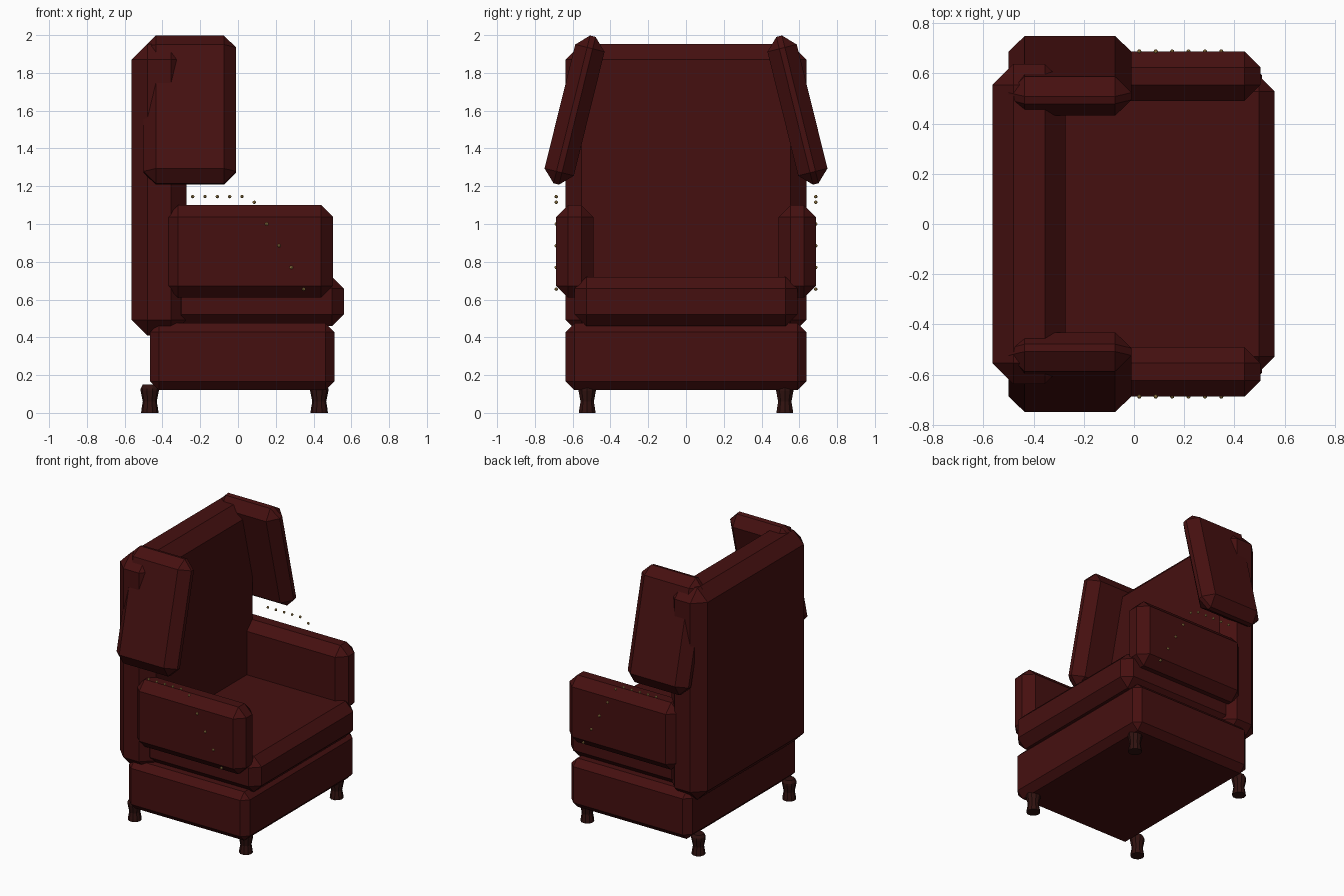
import bpy, bmesh, math
from mathutils import Matrix

if "Cube" in bpy.data.objects:
    bpy.data.objects.remove(bpy.data.objects["Cube"])


def material(name, rgb):
    m = bpy.data.materials.new(name)
    m.diffuse_color = (*rgb, 1)
    m.use_nodes = True
    m.node_tree.nodes["Principled BSDF"].inputs["Base Color"].default_value = m.diffuse_color
    return m


LEATHER = material("dark red leather", (0.06, 0.005, 0.005))
WOOD = material("dark wood", (0.03, 0.006, 0.005))
BRASS = material("brass", (0.42, 0.27, 0.08))


def finish(name, bm, mat):
    bmesh.ops.recalc_face_normals(bm, faces=bm.faces)
    me = bpy.data.meshes.new(name)
    bm.to_mesh(me)
    bm.free()
    me.materials.append(mat)
    ob = bpy.data.objects.new(name, me)
    bpy.context.collection.objects.link(ob)
    return ob


def padded_box(name, x, y, z, bevel, tilt=0.0):
    """Chamfered box from ranges, optionally tilted about x through its centre."""
    size = [r[1] - r[0] for r in (x, y, z)]
    mid = [(r[1] + r[0]) / 2 for r in (x, y, z)]
    bm = bmesh.new()
    bmesh.ops.create_cube(bm, size=1, matrix=Matrix.Diagonal((*size, 1)))
    bmesh.ops.bevel(bm, geom=bm.edges[:], offset=bevel, segments=1,
                    affect='EDGES', profile=0.5)
    bm.transform(Matrix.Translation(mid) @ Matrix.Rotation(tilt, 4, 'X'))
    return finish(name, bm, LEATHER)


def turned(name, cx, cy, profile, sides, mat):
    """Turned leg from (radius, height) rings."""
    bm = bmesh.new()
    rings = [[bm.verts.new((cx + r * math.cos(2 * math.pi * i / sides),
                            cy + r * math.sin(2 * math.pi * i / sides), h))
              for i in range(sides)] for r, h in profile]
    for a, b in zip(rings, rings[1:]):
        for i in range(sides):
            j = (i + 1) % sides
            bm.faces.new((a[i], a[j], b[j], b[i]))
    bm.faces.new(rings[0])
    bm.faces.new(rings[-1])
    return finish(name, bm, mat)


# Main upholstered blocks
padded_box("base", (-0.465, 0.51), (-0.637, 0.637), (0.12, 0.475), 0.046)
padded_box("seat_cushion", (-0.36, 0.56), (-0.59, 0.59), (0.46, 0.72), 0.062)
padded_box("backrest", (-0.563, -0.272), (-0.637, 0.637), (0.41, 1.953), 0.083)

# Mirrored arms, tilted wings and studs
STUDS = [(-0.24 + 0.0653 * i, 1.145 if i < 5 else 1.115 - 0.115 * (i - 5))
         for i in range(10)]
for s, side in ((1, "left"), (-1, "right")):
    padded_box(side + "_arm", (-0.38, 0.503), sorted((0.49 * s, 0.687 * s)),
               (0.61, 1.1), 0.063)
    padded_box(side + "_wing", (-0.5, -0.01), (0.59 * s - 0.08, 0.59 * s + 0.08),
               (1.2, 2.006), 0.065, s * math.radians(13.9))
    bm = bmesh.new()
    for x, z in STUDS:
        bmesh.ops.create_uvsphere(bm, u_segments=8, v_segments=5, radius=0.009,
                                  matrix=Matrix.Translation((x, 0.687 * s, z)))
    finish(side + "_studs", bm, BRASS)

# Turned legs
LEG = [(0.046, 0), (0.044, 0.02), (0.037, 0.06), (0.048, 0.115), (0.048, 0.13), (0.038, 0.15)]
for x, end in ((0.43, "front"), (-0.467, "back")):
    for y, side in ((0.523, "left"), (-0.523, "right")):
        turned(f"{end}_{side}_leg", x, y, LEG, 10, WOOD)
